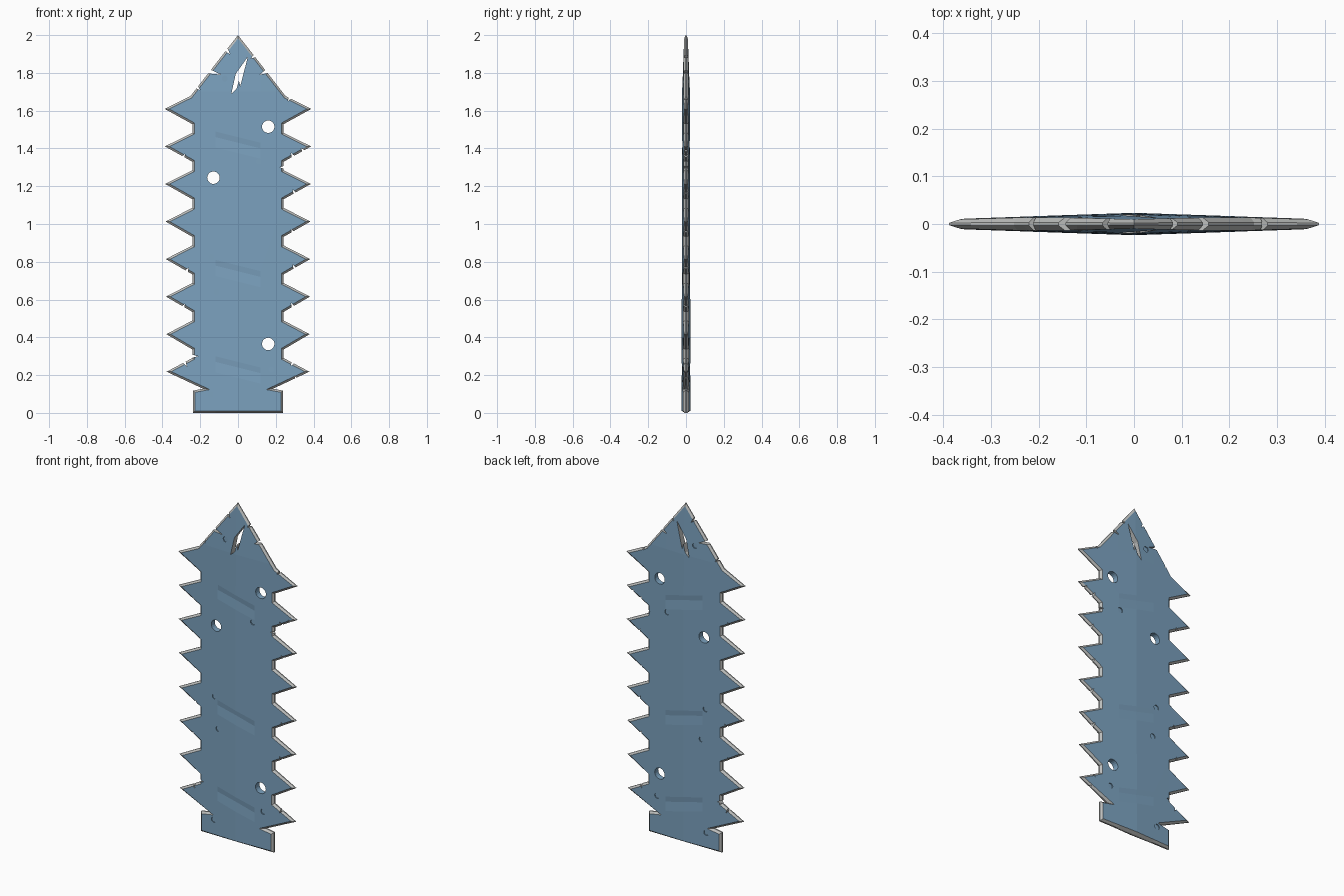
import bpy, bmesh, math
from mathutils import Vector

if "Cube" in bpy.data.objects:
    bpy.data.objects.remove(bpy.data.objects["Cube"])


def material(name, rgb):
    m = bpy.data.materials.new(name)
    m.diffuse_color = (*rgb, 1)
    m.use_nodes = True
    m.node_tree.nodes["Principled BSDF"].inputs["Base Color"].default_value = m.diffuse_color
    return m


steel = material("blue steel", (0.20, 0.36, 0.52))
edge_grey = material("sharpened edge grey", (0.50, 0.51, 0.50))

# right half outline, bottom to tip: tang, eight teeth, pointed head
half = [(0.238, 0), (0.238, 0.118), (0.185, 0.128)]
for i in range(8):
    z = 0.218 + i * 0.1988
    half.append((0.378 + i * 0.0015, z))
    if i < 7:
        half += [(0.242, z + 0.072), (0.242, z + 0.118)]
half += [(0.252, 1.677)]
outline = half + [(0, 2.0)] + [(-x, z) for x, z in reversed(half)]

dents = [(0.0, 0.24), (0.0, 0.75), (0.0, 1.43)]


def thickness(x, z):
    t = 0.0235 - 0.034 * abs(x) * (1 if abs(x) < 0.4 else 0)
    t *= 1 - 0.12 * z / 1.7
    if z > 1.7:
        t *= 1 - 0.55 * (z - 1.7) / 0.3
    for dx, dz in dents:                       # hammered dents on the ridge
        if abs(x - dx) < 0.02 and abs(z - dz + 0.25 * x) < 0.02:
            t -= 0.006
    return t


# blade body with bevelled rim
bm = bmesh.new()
face = bm.faces.new([bm.verts.new((x, -0.25, z)) for x, z in outline])
ext = bmesh.ops.extrude_face_region(bm, geom=[face])
for v in ext["geom"]:
    if isinstance(v, bmesh.types.BMVert):
        v.co.y = 0.25
bmesh.ops.recalc_face_normals(bm, faces=bm.faces)
caps = [f for f in bm.faces if abs(f.normal.y) > 0.9]
bmesh.ops.inset_region(bm, faces=caps, thickness=0.011, use_even_offset=True)
for f in caps:
    for v in f.verts:
        v.co.y = 1 if v.co.y > 0 else -1


def slice_mesh(co, no):
    bmesh.ops.bisect_plane(bm, geom=bm.verts[:] + bm.edges[:] + bm.faces[:],
                           dist=1e-5, plane_co=co, plane_no=no)


for x in (0, -0.12, 0.12):
    slice_mesh((x, 0, 0), (1, 0, 0))
for dx, dz in dents:
    for off in (-0.055, 0, 0.03):
        slice_mesh((0, 0, dz + off), (0.25, 0, 1))
slice_mesh((0, 0, 1.701), (0, 0, 1))
bmesh.ops.triangulate(bm, faces=[f for f in bm.faces if len(f.verts) > 4])
for v in bm.verts:
    v.co.y *= thickness(v.co.x, v.co.z)
bmesh.ops.recalc_face_normals(bm, faces=bm.faces)
mesh = bpy.data.meshes.new("serrated_blade")
bm.to_mesh(mesh)
bm.free()
blade = bpy.data.objects.new("serrated_blade", mesh)
bpy.context.collection.objects.link(blade)

# cutters: holes, pits, edge nicks and the split near the tip
cut = bmesh.new()


def prism(points, y0, y1):
    a = [cut.verts.new((x, y0, z)) for x, z in points]
    b = [cut.verts.new((x, y1, z)) for x, z in points]
    n = len(a)
    cut.faces.new(a)
    cut.faces.new(b[::-1])
    for i in range(n):
        cut.faces.new((a[i], b[i], b[(i + 1) % n], a[(i + 1) % n]))


def ring(x, z, r, n):
    return [(x + r * math.cos(i * math.tau / n), z + r * math.sin(i * math.tau / n))
            for i in range(n)]


holes = [(0.16, 1.515), (-0.13, 1.245), (0.16, 0.365)]
pits = [(0.11, 1.33), (-0.14, 0.825), (-0.115, 0.64), (0.177, 0.23),
        (-0.145, 0.097), (-0.07, 1.77)]
for x, z in holes:
    prism(ring(x, z, 0.033, 20), -0.1, 0.1)
for x, z in pits:
    d = thickness(x, z) - 0.005
    prism(ring(x, z, 0.016, 12), -0.1, -d)
    prism(ring(x, z, 0.016, 12), d, 0.1)

prism([(0.052, 1.885), (-0.012, 1.795), (-0.035, 1.69), (-0.008, 1.715),
       (0.005, 1.76), (0.012, 1.73)], -0.1, 0.1)

# nicks: position, inward angle in degrees, depth
nicks = [(-0.142, 1.805, -15, 0.055), (-0.06, 1.92, -50, 0.03), (-0.215, 1.722, -40, 0.02),
         (0.145, 1.805, 205, 0.035), (0.085, 1.888, 215, 0.02), (0.275, 1.667, 235, 0.02),
         (0.345, 1.388, 130, 0.018), (0.29, 1.36, 120, 0.02), (0.30, 1.163, 120, 0.022),
         (0.29, 0.957, 120, 0.018), (0.30, 0.767, 120, 0.022), (0.29, 0.565, 120, 0.02),
         (0.31, 0.178, 120, 0.02), (0.29, 0.266, 240, 0.022), (-0.29, 1.355, 60, 0.02),
         (-0.29, 0.562, 60, 0.018), (-0.285, 0.27, -60, 0.03), (-0.27, 0.755, 60, 0.016),
         (0.242, 1.30, 180, 0.02), (-0.242, 0.30, 0, 0.03)]
for x, z, ang, depth in nicks:
    a = math.radians(ang)
    d = Vector((math.cos(a), math.sin(a)))
    s = Vector((-d.y, d.x)) * 0.012
    p = Vector((x, z))
    prism([tuple(p + d * depth), tuple(p - d * 0.015 + s), tuple(p - d * 0.015 - s)],
          -0.1, 0.1)
bmesh.ops.recalc_face_normals(cut, faces=cut.faces)
cmesh = bpy.data.meshes.new("cutters")
cut.to_mesh(cmesh)
cut.free()
cutter = bpy.data.objects.new("cutters", cmesh)
cutter.hide_render = True
bpy.context.collection.objects.link(cutter)

mod = blade.modifiers.new("damage", "BOOLEAN")
mod.operation = "DIFFERENCE"
mod.solver = "EXACT"
mod.use_self = True
mod.object = cutter
dg = bpy.context.evaluated_depsgraph_get()
result = bpy.data.meshes.new_from_object(blade.evaluated_get(dg))
blade.modifiers.clear()
blade.data = result
bpy.data.objects.remove(cutter)

# colours: rim faces are grey, flats and bored holes are blue
result.materials.clear()
result.materials.append(steel)
result.materials.append(edge_grey)
for p in result.polygons:
    c = p.center
    bored = any(math.hypot(c.x - x, c.z - z) < 0.036 for x, z in holes + pits)
    p.material_index = 1 if abs(p.normal.y) < 0.9 and not bored else 0
    p.use_smooth = False
